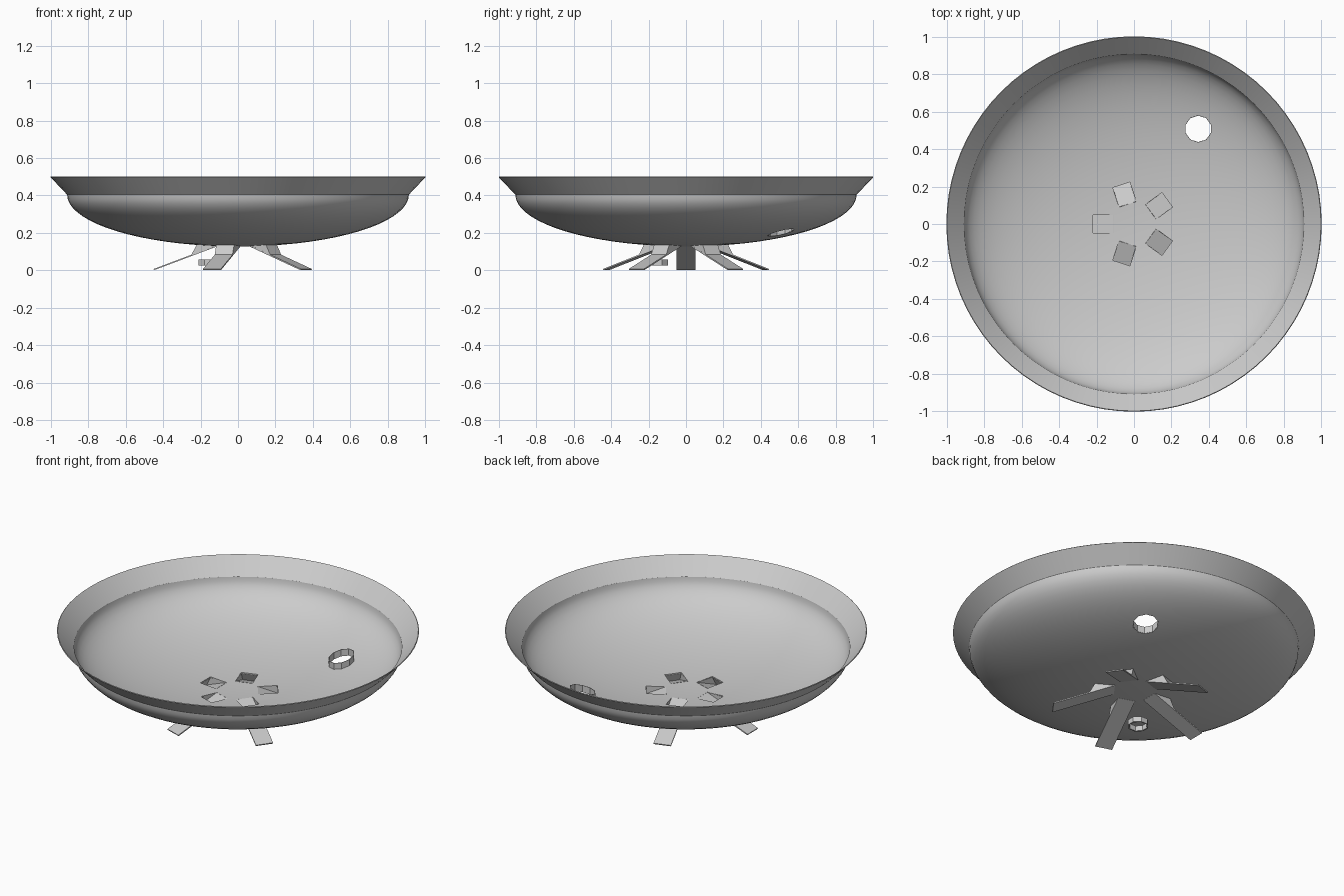
import bpy, bmesh, math
from mathutils import Matrix

if "Cube" in bpy.data.objects:
    bpy.data.objects.remove(bpy.data.objects["Cube"])

CREASE_R, CREASE_Z, DEPTH = 0.91, 0.405, 0.275
LEG_ANGLES = [math.radians(a) for a in (36, 108, 180, 252, 324)]
HOLE = (0.343, 0.508, 0.072)


def bowl_z(r):
    return CREASE_Z - DEPTH * math.sqrt(max(0, 1 - (r / CREASE_R) ** 2))


def make(name, verts, faces, thick=0):
    mesh = bpy.data.meshes.new(name)
    mesh.from_pydata(verts, [], faces)
    bm = bmesh.new()
    bm.from_mesh(mesh)
    bmesh.ops.recalc_face_normals(bm, faces=bm.faces)
    bm.to_mesh(mesh)
    bm.free()
    ob = bpy.data.objects.new(name, mesh)
    bpy.context.collection.objects.link(ob)
    if thick:
        mod = ob.modifiers.new("thickness", 'SOLIDIFY')
        mod.thickness = thick
        mod.offset = 0
    return ob


def loft(name, loops, thick=0, capped=False):
    n = len(loops[0])
    verts = [p for loop in loops for p in loop]
    faces = [(i * n + j, i * n + (j + 1) % n, (i + 1) * n + (j + 1) % n, (i + 1) * n + j)
             for i in range(len(loops) - 1) for j in range(n)]
    if capped:
        faces += [tuple(range(n)), tuple(range(len(verts) - n, len(verts)))]
    return make(name, verts, faces, thick)


def circle(cx, cy, r, zf, n):
    pts = []
    for i in range(n):
        a = 2 * math.pi * (i + 0.5) / n
        x, y = cx + r * math.cos(a), cy + r * math.sin(a)
        pts.append((x, y, zf(x, y)))
    return pts


def rect(r0, r1, w, z):
    return [(r0, -w, z), (r1, -w, z), (r1, w, z), (r0, w, z)]


# bowl: elliptical dish with a flared rim
N = 80
profile = []
for i in range(1, 19):
    r = CREASE_R * math.sin(math.pi / 2 * i / 18)
    profile.append((r, bowl_z(r)))
profile.append((1.0, 0.5))
verts = [(0, 0, bowl_z(0))]
for r, z in profile:
    verts += [(r * math.cos(2 * math.pi * j / N), r * math.sin(2 * math.pi * j / N), z) for j in range(N)]
faces = [(0, 1 + j, 1 + (j + 1) % N) for j in range(N)]
for i in range(len(profile) - 1):
    a, b = 1 + i * N, 1 + (i + 1) * N
    faces += [(a + j, b + j, b + (j + 1) % N, a + (j + 1) % N) for j in range(N)]
bowl = make("bowl", verts, faces, 0.005)

# openings: one round side hole and five slots
cutters = [loft("hole_cutter", [circle(*HOLE, lambda x, y, z=z: z, 10) for z in (0.05, 0.4)], capped=True)]
for a in LEG_ANGLES:
    c = loft("slot_cutter", [rect(0.11, 0.22, 0.049, z) for z in (0.05, 0.3)], capped=True)
    c.data.transform(Matrix.Rotation(a, 4, 'Z'))
    cutters.append(c)
for c in cutters:
    c.hide_render = True
    mod = bowl.modifiers.new("cut", 'BOOLEAN')
    mod.operation, mod.solver, mod.object = 'DIFFERENCE', 'EXACT', c
bpy.context.view_layer.objects.active = bowl
bowl.select_set(True)
for mod in list(bowl.modifiers):
    bpy.ops.object.modifier_apply(modifier=mod.name)
for c in cutters:
    bpy.data.objects.remove(c)
bpy.ops.object.shade_smooth_by_angle(angle=math.radians(20))

# collar standing inside the round hole
surface = lambda x, y: bowl_z(math.hypot(x, y))
loft("hole_collar", [circle(*HOLE, surface, 10),
                     circle(*HOLE, lambda x, y: surface(x, y) + 0.04, 10)], 0.003)

# splayed flat legs and the sleeves joining them to the slots
for i, a in enumerate(LEG_ANGLES):
    turn = Matrix.Rotation(a, 4, 'Z')
    leg = make("leg_%d" % (i + 1), [(0.11, -0.05, 0.132), (0.45, -0.05, 0.004),
                                    (0.45, 0.05, 0.004), (0.11, 0.05, 0.132)],
               [(0, 1, 2, 3)], 0.007)
    leg.data.transform(turn)
    sleeve = loft("slot_sleeve_%d" % (i + 1),
                  [[(0.11, -.049, .133), (0.22, -.049, .136), (0.22, .049, .136), (0.11, .049, .133)],
                   [(0.12, -.049, .128), (0.25, -.049, .078), (0.25, .049, .078), (0.12, .049, .128)]],
                  0.003)
    sleeve.data.transform(turn)

# small loose ring beneath the bowl
loft("small_ring", [circle(-0.157, -0.152, 0.055, lambda x, y, z=z: z, 8) for z in (0.025, 0.057)], 0.008)
